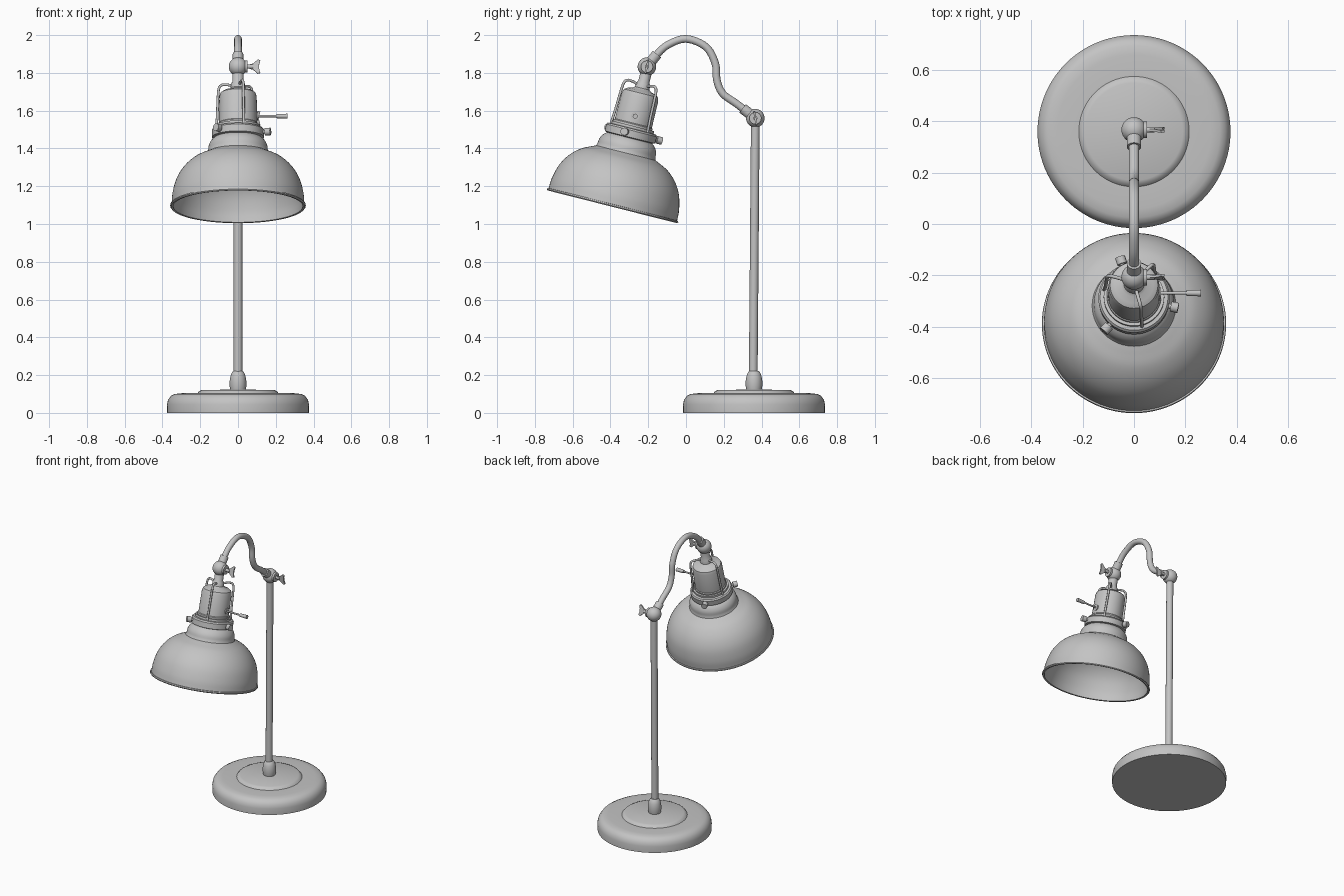
import bpy, bmesh
from math import sin, cos, pi, radians
from mathutils import Matrix, Vector

if "Cube" in bpy.data.objects:
    bpy.data.objects.remove(bpy.data.objects["Cube"])

GREY = (0.55, 0.55, 0.55, 1)
metal = bpy.data.materials.new("grey metal")
metal.use_nodes = True
metal.diffuse_color = GREY
metal.node_tree.nodes["Principled BSDF"].inputs["Base Color"].default_value = GREY

BASE_Y = 0.36
HEAD = Matrix.Translation((0, -0.39, 1.093)) @ Matrix.Rotation(radians(-14.2), 4, 'X')
WORLD = Matrix.Identity(4)


def finish(name, bm, matrix=WORLD, angle=35):
    bmesh.ops.recalc_face_normals(bm, faces=bm.faces)
    mesh = bpy.data.meshes.new(name)
    bm.to_mesh(mesh)
    bm.free()
    mesh.materials.append(metal)
    obj = bpy.data.objects.new(name, mesh)
    obj.matrix_world = matrix
    bpy.context.collection.objects.link(obj)
    bpy.ops.object.select_all(action='DESELECT')
    obj.select_set(True)
    bpy.context.view_layer.objects.active = obj
    bpy.ops.object.shade_smooth_by_angle(angle=radians(angle))
    return obj


def smooth_path(points, steps=6):
    """Catmull-Rom curve through the points."""
    p = [Vector(q) for q in points]
    p = [2 * p[0] - p[1]] + p + [2 * p[-1] - p[-2]]
    out = []
    for a, b, c, d in zip(p, p[1:], p[2:], p[3:]):
        for i in range(steps):
            t = i / steps
            out.append(0.5 * (2 * b + (c - a) * t + (2 * a - 5 * b + 4 * c - d) * t**2
                              + (3 * b - a - 3 * c + d) * t**3))
    return out + [p[-2]]


def lathe(name, profile, matrix=WORLD, segments=64, angle=35):
    """Spin (radius, height) pairs about the local z axis."""
    bm = bmesh.new()
    verts = [bm.verts.new((r, 0, z)) for r, z in profile]
    edges = [bm.edges.new(pair) for pair in zip(verts, verts[1:])]
    bmesh.ops.spin(bm, geom=verts + edges, cent=(0, 0, 0), axis=(0, 0, 1),
                   angle=2 * pi, steps=segments, use_duplicate=False)
    bmesh.ops.remove_doubles(bm, verts=bm.verts, dist=0.0002)
    return finish(name, bm, matrix, angle)


def rod(name, a, b, radius, matrix=WORLD, end_radius=None, segments=24):
    a, b = Vector(a), Vector(b)
    bm = bmesh.new()
    turn = (b - a).to_track_quat('Z', 'Y').to_matrix().to_4x4()
    bmesh.ops.create_cone(bm, cap_ends=True, segments=segments, radius1=radius,
                          radius2=end_radius or radius, depth=(b - a).length,
                          matrix=Matrix.Translation((a + b) / 2) @ turn)
    return finish(name, bm, matrix)


def tube(name, points, radius, matrix=WORLD):
    """Sweep a round section along a smooth path."""
    path = smooth_path(points)
    bm = bmesh.new()
    side = (path[-1] - path[0]).cross(path[len(path) // 2] - path[0]).normalized()
    rings = []
    for i, p in enumerate(path):
        tangent = (path[min(i + 1, len(path) - 1)] - path[max(i - 1, 0)]).normalized()
        up = tangent.cross(side)
        rings.append([bm.verts.new(p + radius * (side * cos(k * pi / 8) + up * sin(k * pi / 8)))
                      for k in range(16)])
    for r0, r1 in zip(rings, rings[1:]):
        for k in range(16):
            j = (k + 1) % 16
            bm.faces.new((r0[k], r0[j], r1[j], r1[k]))
    bm.faces.new(rings[0])
    bm.faces.new(rings[-1])
    return finish(name, bm, matrix, 50)


def ball(name, centre, radius):
    bm = bmesh.new()
    bmesh.ops.create_uvsphere(bm, u_segments=32, v_segments=20, radius=radius)
    return finish(name, bm, Matrix.Translation(centre))


def thumb_screw(name, centre, tilt):
    """Shaft and flat flared wing on the left side of a joint."""
    place = Matrix.Translation(centre) @ Matrix.Rotation(radians(tilt), 4, 'X')
    rod(name + "_washer", (0.03, 0, 0), (0.05, 0, 0), 0.032, place)
    rod(name + "_shaft", (0.04, 0, 0), (0.08, 0, 0), 0.011, place)
    half = [(0.06, 0.011), (0.08, 0.016), (0.105, 0.038), (0.118, 0.034), (0.112, 0.012)]
    outline = half + [(x, -z) for x, z in reversed(half)]
    bm = bmesh.new()
    face = bm.faces.new([bm.verts.new((x, -0.005, z)) for x, z in outline])
    grown = bmesh.ops.extrude_face_region(bm, geom=[face])["geom"]
    bmesh.ops.translate(bm, vec=(0, 0.01, 0),
                        verts=[v for v in grown if isinstance(v, bmesh.types.BMVert)])
    finish(name + "_wing", bm, place)


# Base, foot socket and pole
foot = Matrix.Translation((0, BASE_Y, 0))
lathe("base", [(0, 0), (0.375, 0), (0.376, 0.045), (0.37, 0.07), (0.355, 0.09), (0.335, 0.1),
               (0.3, 0.104), (0.215, 0.104), (0.205, 0.116), (0.19, 0.122), (0, 0.123)],
      foot, 96)
lathe("pole_socket", [(0, 0.12), (0.04, 0.12), (0.044, 0.14), (0.044, 0.17), (0.04, 0.195),
                      (0.032, 0.215), (0.024, 0.223), (0, 0.223)], foot, 32)
JOINT = Vector((0, 0.367, 1.56))
HINGE = Vector((0, -0.207, 1.833))
rod("pole", (0, 0.356, 0.2), JOINT, 0.023)

# Curved arm with a joint at each end
arm = [JOINT, (0, 0.27, 1.635), (0, 0.195, 1.69), (0, 0.164, 1.76), (0, 0.155, 1.85),
       (0, 0.105, 1.938), (0, 0, 1.98), (0, -0.1, 1.946), (0, -0.165, 1.885), HINGE]
tube("arm", arm, 0.02)
for name, centre, toward, tilt in (("pole_joint", JOINT, arm[1], 10),
                                   ("shade_joint", HINGE, arm[-2], -12)):
    ball(name, centre, 0.049)
    way = (Vector(toward) - centre).normalized()
    rod(name + "_sleeve", centre, centre + way * 0.085, 0.028)
    thumb_screw(name + "_screw", centre, tilt)

# Domed shade: outer skin, rolled rim, inner skin
outer = [(0.351, 0.012), (0.347, 0.07), (0.327, 0.145), (0.29, 0.207), (0.24, 0.254),
         (0.19, 0.28), (0.163, 0.292)]
crown = [(0.158, 0.305), (0.154, 0.335), (0.138, 0.362), (0.112, 0.382)]
skin = [tuple(p) for p in smooth_path(outer, 4)] + [tuple(p) for p in smooth_path(crown, 3)]
inner = [(r - 0.008, t - 0.008) for r, t in skin]
rim = [(0.343, 0.0), (0.354, -0.002), (0.359, 0.004), (0.357, 0.011)]
lathe("shade", [(0, 0.374)] + inner[::-1] + rim + skin + [(0, 0.382)], HEAD, 96, 40)

# Collar, lamp holder and neck
lathe("collar", [(0, 0.37), (0.112, 0.37), (0.137, 0.378), (0.139, 0.415), (0.132, 0.424),
                 (0.118, 0.426), (0.118, 0.44), (0, 0.44)], HEAD)
lathe("lamp_holder", [(0, 0.43), (0.106, 0.43), (0.106, 0.45), (0.101, 0.455), (0.099, 0.6),
                      (0.093, 0.618), (0.075, 0.63), (0.05, 0.636), (0.04, 0.645),
                      (0.036, 0.67), (0.03, 0.68), (0.03, 0.765), (0, 0.765)], HEAD, 48)

# Three collar screws and three wire guards
for i in range(3):
    spin = HEAD @ Matrix.Rotation(radians(108 + 120 * i), 4, 'Z')
    rod("collar_screw_shaft", (0.13, 0, 0.4), (0.155, 0, 0.4), 0.01, spin)
    rod("collar_screw_head", (0.147, 0, 0.4), (0.176, 0, 0.4), 0.02, spin)
    spin = HEAD @ Matrix.Rotation(radians(45 + 120 * i), 4, 'Z')
    tube("guard_wire", [(0.12, 0, 0.42), (0.114, 0, 0.5), (0.11, 0, 0.6), (0.105, 0, 0.65),
                        (0.09, 0, 0.668), (0.06, 0, 0.668), (0.03, 0, 0.66)], 0.007, spin)

# Switch on the left of the lamp holder
lathe("switch_plate", [(0, 0.095), (0.022, 0.095), (0.022, 0.105), (0, 0.105)],
      HEAD @ Matrix.Translation((0, 0, 0.493)) @ Matrix.Rotation(pi / 2, 4, 'Y'), 24)
rod("switch_rod", (0.09, 0, 0.493), (0.21, 0, 0.493), 0.006, HEAD)
rod("switch_knob", (0.205, 0, 0.493), (0.262, 0, 0.493), 0.011, HEAD, 0.013)
